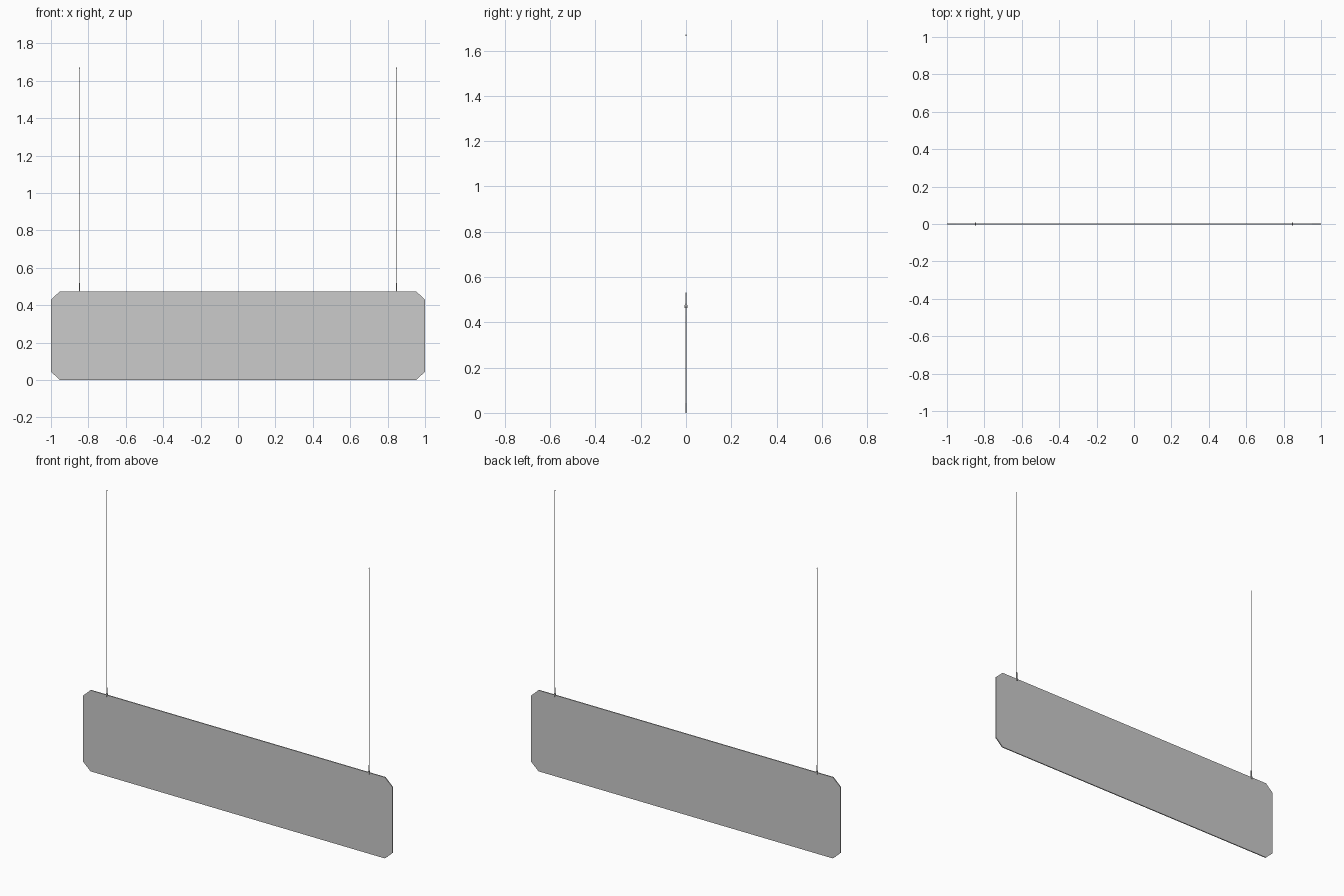
import bpy, bmesh
from mathutils import Vector

if "Cube" in bpy.data.objects:
    bpy.data.objects.remove(bpy.data.objects["Cube"])

PANEL_H, PANEL_T = 0.474, 0.006
HANG_X = 0.848


def extrude_profile(name, points, direction):
    """Closed flat profile extruded along a direction."""
    bm = bmesh.new()
    face = bm.faces.new([bm.verts.new(p) for p in points])
    res = bmesh.ops.extrude_face_region(bm, geom=[face])
    moved = [g for g in res["geom"] if isinstance(g, bmesh.types.BMVert)]
    bmesh.ops.translate(bm, verts=moved, vec=Vector(direction))
    bmesh.ops.recalc_face_normals(bm, faces=bm.faces)
    mesh = bpy.data.meshes.new(name)
    bm.to_mesh(mesh)
    bm.free()
    obj = bpy.data.objects.new(name, mesh)
    bpy.context.collection.objects.link(obj)
    return obj


def rod(name, x, z0, z1, r0, r1, sides):
    bpy.ops.mesh.primitive_cone_add(vertices=sides, radius1=r0, radius2=r1,
                                    depth=z1 - z0, location=(x, 0, (z0 + z1) / 2))
    obj = bpy.context.object
    obj.name = name
    bpy.ops.object.shade_smooth_by_angle()
    return obj


# Hanging panel with cut corners
cx, cz, h, y = 0.952, 0.044, PANEL_H, -PANEL_T / 2
outline = [(-cx, 0), (cx, 0), (1, cz), (1, h - cz), (cx, h), (-cx, h), (-1, h - cz), (-1, cz)]
extrude_profile("panel", [(px, y, pz) for px, pz in outline], (0, PANEL_T, 0))

# Forked clip, gripper and cable at each end
half = PANEL_T / 2
right = [(half, 0.464), (0.007, 0.464), (0.007, 0.470), (0.003, 0.485)]
fork = right + [(-py, pz) for py, pz in reversed(right)] + [(-half, h), (half, h)]
for side, x in (("left", -HANG_X), ("right", HANG_X)):
    extrude_profile(side + "_clip", [(x - 0.003, py, pz) for py, pz in fork], (0.006, 0, 0))
    rod(side + "_gripper", x, 0.484, 0.517, 0.003, 0.003, 16)
    rod(side + "_gripper_tip", x, 0.517, 0.532, 0.002, 0.0013, 16)
    rod(side + "_cable", x, 0.525, 1.668, 0.001, 0.001, 8)
    rod(side + "_cable_end", x, 1.665, 1.67, 0.002, 0.002, 12)
